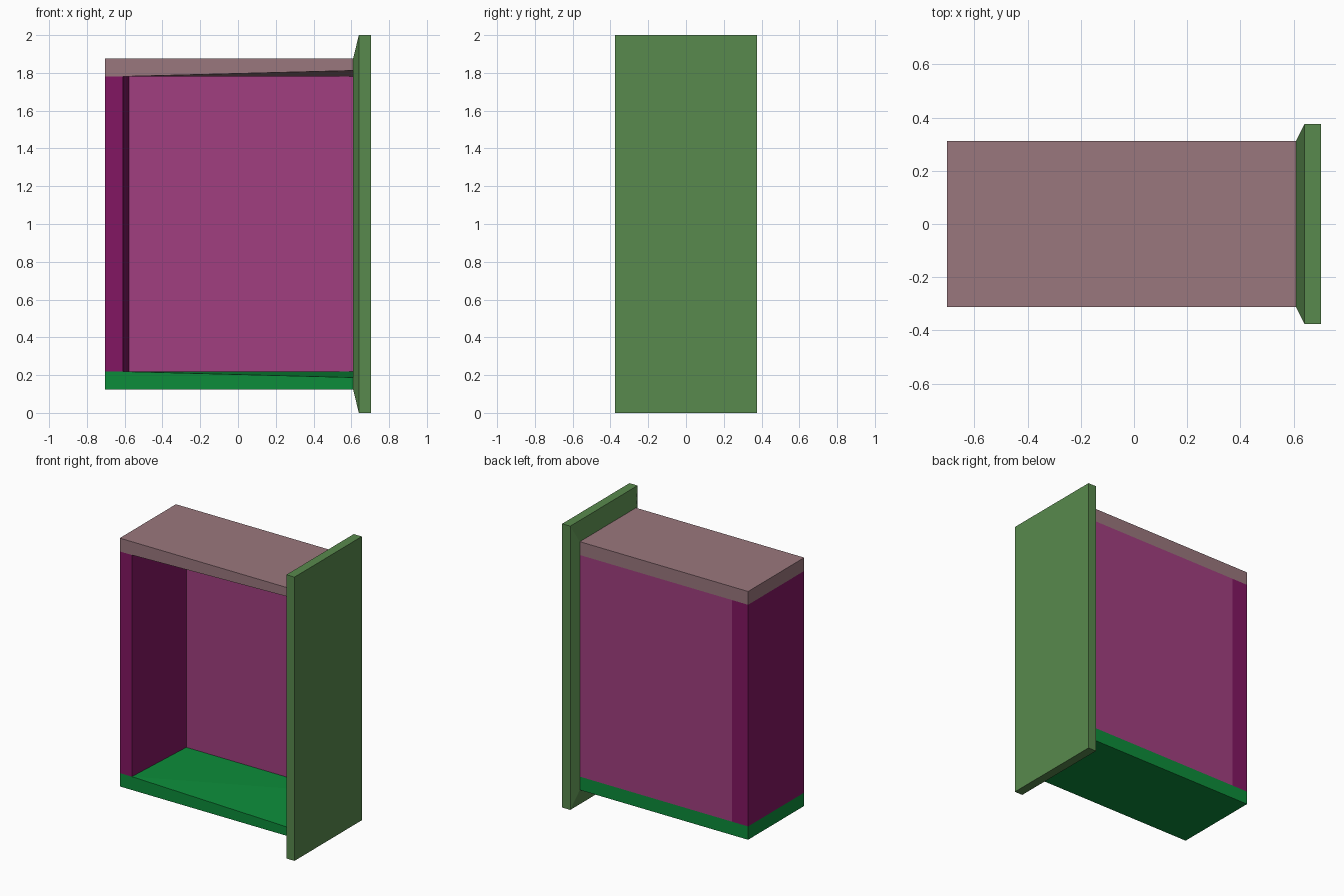
import bpy, bmesh
from mathutils import Color

if "Cube" in bpy.data.objects:
    bpy.data.objects.remove(bpy.data.objects["Cube"])

X, Y = 0.703, 0.3125        # half length, half depth of the box
IN = 0.609                  # inner face of the big end panel
LOW, FLOOR, DIP = 0.125, 0.219, 0.1875


def finish(name, bm, rgb):
    bmesh.ops.recalc_face_normals(bm, faces=bm.faces)
    me = bpy.data.meshes.new(name)
    bm.to_mesh(me)
    bm.free()
    mat = bpy.data.materials.new(name + "_colour")
    shade = Color([c / 0.91 for c in rgb]).from_srgb_to_scene_linear()
    mat.diffuse_color = (*shade, 1)
    mat.use_nodes = True
    mat.node_tree.nodes["Principled BSDF"].inputs["Base Color"].default_value = mat.diffuse_color
    me.materials.append(mat)
    ob = bpy.data.objects.new(name, me)
    bpy.context.collection.objects.link(ob)
    return ob


def loft(name, a, b, rgb, cap=None):
    """Join two matching loops; cap optionally splits the second one."""
    bm = bmesh.new()
    va = [bm.verts.new(p) for p in a]
    vb = [bm.verts.new(p) for p in b]
    n = len(a)
    for i in range(n):
        j = (i + 1) % n
        bm.faces.new((va[i], va[j], vb[j], vb[i]))
    bm.faces.new(va)
    for f in cap or [range(n)]:
        bm.faces.new([vb[i] for i in f])
    return finish(name, bm, rgb)


def prism(name, plan, z0, z1, rgb):
    return loft(name, [(x, y, z0) for x, y in plan], [(x, y, z1) for x, y in plan], rgb)


# bottom and top boards: inner face falls away towards the open front corner
plan = [(-X, -Y), (-IN, -Y), (IN, -Y), (IN, 0.25), (IN, Y), (-X, Y)]
inner = [FLOOR, FLOOR, DIP, FLOOR, FLOOR, FLOOR]
for name, flip, rgb in (("bottom_board", False, (0.045, 0.50, 0.205)),
                        ("top_board", True, (0.55, 0.425, 0.447))):
    h = (lambda z: 2 - z) if flip else (lambda z: z)
    loft(name, [(x, y, h(LOW)) for x, y in plan],
         [(x, y, h(z)) for (x, y), z in zip(plan, inner)],
         rgb, cap=[(1, 2, 3), (0, 1, 3, 4, 5)])

# left end wall, thicker towards the back
prism("end_wall", [(-X, -Y), (-IN, -Y), (-0.578, 0.25), (-0.578, Y), (-X, Y)],
      FLOOR, 2 - FLOOR, (0.465, 0.08, 0.35))

# back wall
prism("back_wall", [(-0.578, 0.25), (IN, 0.25), (IN, Y), (-0.578, Y)],
      FLOOR, 2 - FLOOR, (0.575, 0.225, 0.455))


# large end panel with bevelled inner side
def rect(x, y, z):
    return [(x, -y, z), (x, y, z), (x, y, 2 - z), (x, -y, 2 - z)]


bm = bmesh.new()
rings = [[bm.verts.new(p) for p in rect(*r)]
         for r in ((IN, Y, LOW), (0.64, 0.375, 0), (X, 0.375, 0))]
for a, b in zip(rings, rings[1:]):
    for i in range(4):
        j = (i + 1) % 4
        bm.faces.new((a[i], a[j], b[j], b[i]))
bm.faces.new(rings[0])
bm.faces.new(rings[-1])
finish("end_panel", bm, (0.315, 0.49, 0.275))
